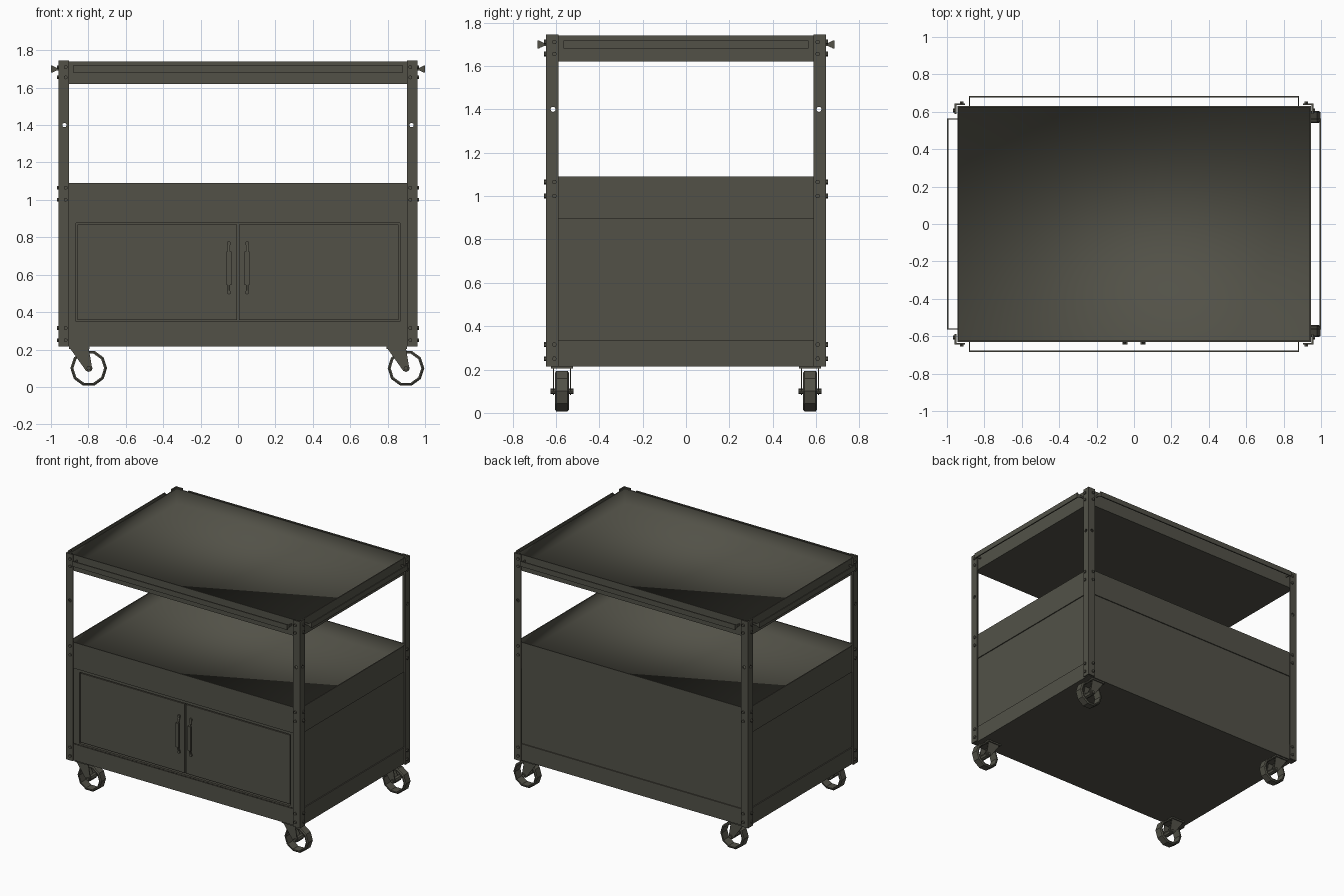
import bpy, bmesh, math
from mathutils import Matrix, Vector

if "Cube" in bpy.data.objects:
    bpy.data.objects.remove(bpy.data.objects["Cube"])

paint = bpy.data.materials.new("dark olive metal")
paint.use_nodes = True
olive = (0.085, 0.083, 0.064, 1)
paint.diffuse_color = olive
paint.node_tree.nodes["Principled BSDF"].inputs["Base Color"].default_value = olive
SIGNS = (-1, 1)


def finish(name, bm, keep_normals=False):
    if not keep_normals:
        bmesh.ops.recalc_face_normals(bm, faces=bm.faces[:])
    mesh = bpy.data.meshes.new(name)
    bm.to_mesh(mesh)
    bm.free()
    mesh.materials.append(paint)
    obj = bpy.data.objects.new(name, mesh)
    bpy.context.collection.objects.link(obj)
    return obj


def box(bm, x0, x1, y0, y1, z0, z1):
    centre = Vector((x0 + x1, y0 + y1, z0 + z1)) / 2
    size = (abs(x1 - x0), abs(y1 - y0), abs(z1 - z0))
    mat = Matrix.Translation(centre) @ Matrix.Diagonal((*size, 1))
    return bmesh.ops.create_cube(bm, size=1, matrix=mat)["verts"]


def rod(bm, centre, axis, r, depth, sides=6, r2=None):
    turn = Vector((0, 0, 1)).rotation_difference(Vector(axis)).to_matrix().to_4x4()
    bmesh.ops.create_cone(bm, cap_ends=True, segments=sides, radius1=r,
                          radius2=r if r2 is None else r2, depth=depth,
                          matrix=Matrix.Translation(centre) @ turn)


def prism(bm, points, offset):
    # Extrude a flat outline along an offset
    face = bm.faces.new([bm.verts.new(p) for p in points])
    new = bmesh.ops.extrude_face_region(bm, geom=[face])["geom"]
    bmesh.ops.translate(bm, vec=offset,
                        verts=[v for v in new if isinstance(v, bmesh.types.BMVert)])


# Trays: a block whose top is inset and sunk, softly shaded inside
def tray(name, z0, z1, depth):
    bm = bmesh.new()
    box(bm, -0.945, 0.945, -0.63, 0.63, z0, z1)
    top = max(bm.faces, key=lambda f: f.calc_center_median().z)
    bmesh.ops.inset_region(bm, faces=[top], thickness=0.01)
    new = bmesh.ops.extrude_face_region(bm, geom=[top])["geom"]
    verts = [v for v in new if isinstance(v, bmesh.types.BMVert)]
    bmesh.ops.translate(bm, vec=(0, 0, -depth), verts=verts)
    if top.is_valid:
        bmesh.ops.delete(bm, geom=[top], context="FACES")
    bmesh.ops.recalc_face_normals(bm, faces=bm.faces[:])
    for v in verts:
        for f in v.link_faces:
            f.smooth = True
    finish(name, bm, True)


tray("top_tray", 1.62, 1.74, 0.11)
tray("middle_tray", 0.897, 1.09, 0.11)
tray("bottom_tray", 0.215, 0.337, 0.02)

# Cabinet body and front frame
bm = bmesh.new()
box(bm, -0.938, 0.938, -0.6, 0.623, 0.337, 0.897)
finish("cabinet_body", bm)
bm = bmesh.new()
box(bm, -0.938, 0.938, -0.622, -0.6, 0.876, 0.897)
box(bm, -0.938, 0.938, -0.622, -0.6, 0.337, 0.349)
for s in SIGNS:
    box(bm, s * 0.866, s * 0.938, -0.622, -0.6, 0.349, 0.876)
finish("door_frame", bm)

# Doors and pulls
for s, side in zip(SIGNS, ("right", "left")):
    bm = bmesh.new()
    box(bm, s * 0.006, s * 0.858, -0.617, -0.6, 0.357, 0.868)
    finish(side + "_door", bm)
    bm = bmesh.new()
    box(bm, s * 0.036, s * 0.061, -0.643, -0.632, 0.545, 0.725)
    for z, end in ((0.505, 0.55), (0.768, 0.72)):
        prism(bm, [(s * 0.042, -0.64, end), (s * 0.042, -0.63, end),
                   (s * 0.042, -0.616, z), (s * 0.042, -0.622, z)], (s * 0.013, 0, 0))
        rod(bm, (s * 0.0485, -0.622, z), (0, -1, 0), 0.011, 0.012, 8)
    finish(side + "_door_handle", bm)

# Angle-iron corner posts, with a through hole in each flange
W, D, T, L = 0.96, 0.645, 0.01, 0.057
bm = bmesh.new()
for sx in SIGNS:
    for sy in SIGNS:
        outline = [(0, 0), (L, 0), (L, T), (T, T), (T, L), (0, L)]
        prism(bm, [(sx * (W - a), sy * (D - b), 0.215) for a, b in outline], (0, 0, 1.53))
posts = finish("corner_posts", bm)
bm = bmesh.new()
for s in SIGNS:
    rod(bm, (s * 0.928, 0, 1.4), (0, 1, 0), 0.012, 2, 8)
    rod(bm, (0, s * 0.613, 1.4), (1, 0, 0), 0.012, 3, 8)
cutter = finish("hole_cutter", bm)
cutter.hide_render = True
mod = posts.modifiers.new("holes", "BOOLEAN")
mod.object, mod.operation, mod.solver = cutter, "DIFFERENCE", "EXACT"
mod.use_self = True
bpy.context.view_layer.update()
cut = bpy.data.meshes.new_from_object(posts.evaluated_get(bpy.context.evaluated_depsgraph_get()))
posts.modifiers.clear()
posts.data = cut
bpy.data.objects.remove(cutter)

# Bolts on both flanges of every post
bm = bmesh.new()
for sx in SIGNS:
    for sy in SIGNS:
        for z in (1.71, 1.655, 1.065, 1.0, 0.315, 0.25):
            rod(bm, (sx * 0.922, sy * 0.648, z), (0, sy, 0), 0.011, 0.012)
            rod(bm, (sx * 0.963, sy * 0.607, z), (sx, 0, 0), 0.011, 0.012)
finish("post_bolts", bm)


# Flat rails around the top tray, on thin flared brackets
def rail(name, angle, half, inner, outer):
    bm = bmesh.new()
    box(bm, -half, half, -outer, -outer + 0.009, 1.68, 1.718)
    for s in SIGNS:
        x = s * (half - 0.006)
        prism(bm, [(x, -outer + 0.005, 1.718), (x, -outer + 0.03, 1.706),
                   (x, -inner, 1.706), (x, -inner, 1.692),
                   (x, -outer + 0.03, 1.692), (x, -outer + 0.005, 1.68)], (s * 0.006, 0, 0))
    bmesh.ops.rotate(bm, verts=bm.verts[:], matrix=Matrix.Rotation(angle, 3, "Z"))
    finish(name, bm)


rail("front_rail", 0, 0.882, 0.628, 0.685)
rail("back_rail", math.pi, 0.882, 0.628, 0.685)
rail("left_rail", math.pi / 2, 0.565, 0.943, 1.0)
rail("right_rail", -math.pi / 2, 0.565, 0.943, 1.0)


# Casters: all trail towards +x
def caster(name, px, py):
    axle = Vector((px + 0.05, py, 0.1))
    # Fork
    bm = bmesh.new()
    box(bm, px - 0.055, px + 0.055, py - 0.05, py + 0.05, 0.204, 0.216)
    for s in SIGNS:
        y = py + s * 0.036
        prism(bm, [(px - 0.05, y, 0.206), (px + 0.05, y, 0.206),
                   (px + 0.068, y, 0.1), (px + 0.058, y, 0.082),
                   (px + 0.036, y, 0.085), (px - 0.01, y, 0.15)], (0, s * 0.006, 0))
    rod(bm, axle, (0, 1, 0), 0.012, 0.105, 8)
    finish(name + "_fork", bm)
    # Open ring wheel with a hub and one web
    bm = bmesh.new()
    n = 10
    loops = []
    for r, dy in ((0.098, -0.026), (0.098, 0.026), (0.09, 0.032),
                  (0.082, 0.032), (0.082, -0.032), (0.09, -0.032)):
        loops.append([bm.verts.new(axle + Vector((r * math.cos(2 * math.pi * i / n), dy,
                                                  r * math.sin(2 * math.pi * i / n))))
                      for i in range(n)])
    for k, a in enumerate(loops):
        b = loops[(k + 1) % len(loops)]
        for i in range(n):
            j = (i + 1) % n
            bm.faces.new((a[i], a[j], b[j], b[i]))
    rod(bm, axle, (0, 1, 0), 0.02, 0.064, 8)
    web = box(bm, 0, 0.084, -0.02, 0.02, -0.008, 0.008)
    bmesh.ops.rotate(bm, verts=web, matrix=Matrix.Rotation(-math.radians(120), 3, "Y"))
    bmesh.ops.translate(bm, verts=web, vec=axle)
    finish(name + "_wheel", bm)


for sx, side in zip(SIGNS, ("right", "left")):
    for sy, end in zip(SIGNS, ("front", "back")):
        caster(f"{end}_{side}_caster", sx * 0.848, sy * 0.572)
